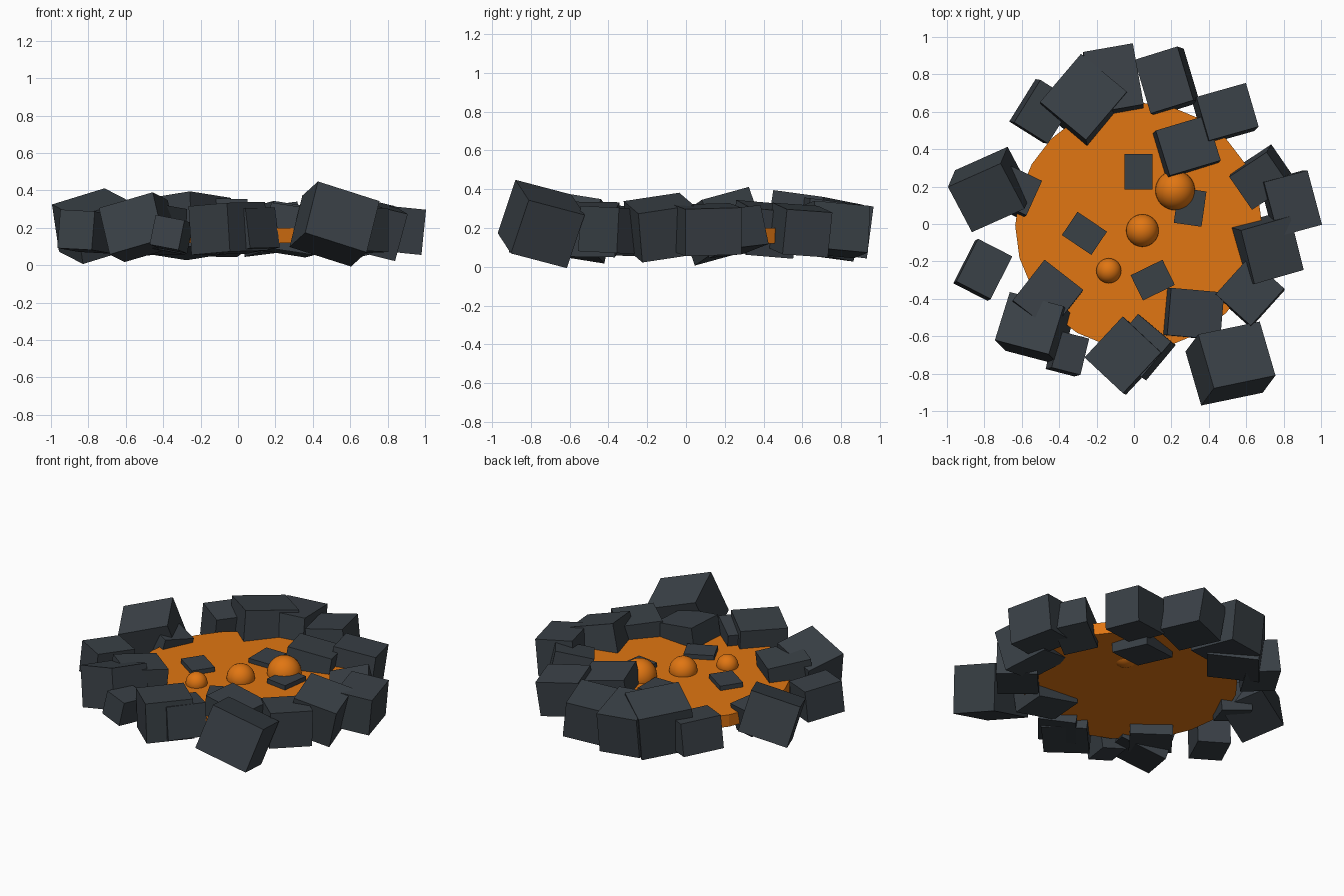
import bpy
from math import radians, sqrt
from mathutils import Matrix, Vector

cube = bpy.data.objects.get("Cube")
if cube:
    bpy.data.objects.remove(cube, do_unlink=True)


def material(name, colour):
    m = bpy.data.materials.new(name)
    m.use_nodes = True
    m.diffuse_color = (*colour, 1)
    bsdf = next(n for n in m.node_tree.nodes if n.type == 'BSDF_PRINCIPLED')
    bsdf.inputs["Base Color"].default_value = (*colour, 1)
    return m


lava = material("glowing orange", (0.75, 0.18, 0.006))
stone = material("dark slate", (0.042, 0.052, 0.062))


def finish(name, mat):
    ob = bpy.context.object
    ob.name = name
    ob.data.materials.append(mat)
    return ob


def block(name, top, size, yaw, lean_x=0, lean_y=0):
    """Box set by the centre of its top face, its size, yaw and leaning top normal."""
    normal = Vector((lean_x, lean_y, sqrt(1 - lean_x ** 2 - lean_y ** 2)))
    tilt = Vector((0, 0, 1)).rotation_difference(normal).to_matrix().to_4x4()
    bpy.ops.mesh.primitive_cube_add(size=1)
    ob = finish(name, stone)
    ob.matrix_world = (Matrix.Translation(Vector(top) - normal * size[2] / 2) @ tilt
                       @ Matrix.Rotation(radians(yaw), 4, 'Z')
                       @ Matrix.Diagonal((*size, 1)))


def boulders(name, aspect, rocks):
    """Boulders of one proportion; bigger ones are thicker and stand higher."""
    for x, y, size, yaw, lean_x, lean_y in rocks:
        width, depth = size / sqrt(aspect), size * sqrt(aspect)
        block(name, (x, y, 0.11 + 0.75 * size), (width, depth, 0.9 * size),
              yaw, lean_x, lean_y)


# Molten pool
bpy.ops.mesh.primitive_cylinder_add(vertices=24, radius=0.66, depth=0.08,
                                    location=(0.025, -0.01, 0.16))
finish("lava_pool", lava)

# Bubbles breaking the surface
for x, y, radius in ((0.22, 0.18, 0.106), (0.045, -0.035, 0.087), (-0.135, -0.25, 0.067)):
    bpy.ops.mesh.primitive_uv_sphere_add(segments=32, ring_count=16, radius=radius,
                                         location=(x, y, 0.21))
    finish("lava_bubble", lava)
    bpy.ops.object.shade_smooth()

# Floating crust slabs
for x, y, yaw in ((0.025, 0.28, 90), (0.3, 0.09, 82), (-0.265, -0.05, -34), (0.1, -0.3, 26)):
    block("crust_slab", (x, y, 0.23), (0.19, 0.15, 0.04), yaw)

# Ring of tumbled boulders
boulders("broad_boulder", 0.88, (
    (-.79, .14, .3, 26, -.14, -.33),
    (-.56, -.53, .29, -16, -.22, .22),
    (.33, -.48, .27, -5, .15, 0),
    (.55, -.7, .33, 14, .23, .31),
    (.67, .23, .23, 34, -.12, -.2),
    (.5, .6, .26, 16, .1, .1),
    (.29, .42, .27, 17, .12, .12),
))
boulders("square_boulder", 1.06, (
    (-.62, .18, .2, -25, .2, .1),
    (-.46, -.38, .27, -38, .05, .1),
    (-.06, -.7, .29, -43, -.06, .03),
    (.03, -.65, .24, -40, -.12, .08),
    (.62, -.36, .26, -42, 0, .05),
    (.74, -.14, .29, 15, .26, -.08),
    (-.27, .68, .33, -40, -.03, .16),
))
boulders("long_boulder", 1.24, (
    (-.8, -.24, .23, -27, .08, .05),
    (-.34, -.69, .18, -14, .2, .05),
    (.85, .11, .27, 15, .1, 0),
    (.16, .77, .27, 17, -.14, .05),
    (-.11, .78, .3, 10, 0, .13),
    (-.48, .6, .24, -32, .12, -.02),
))
